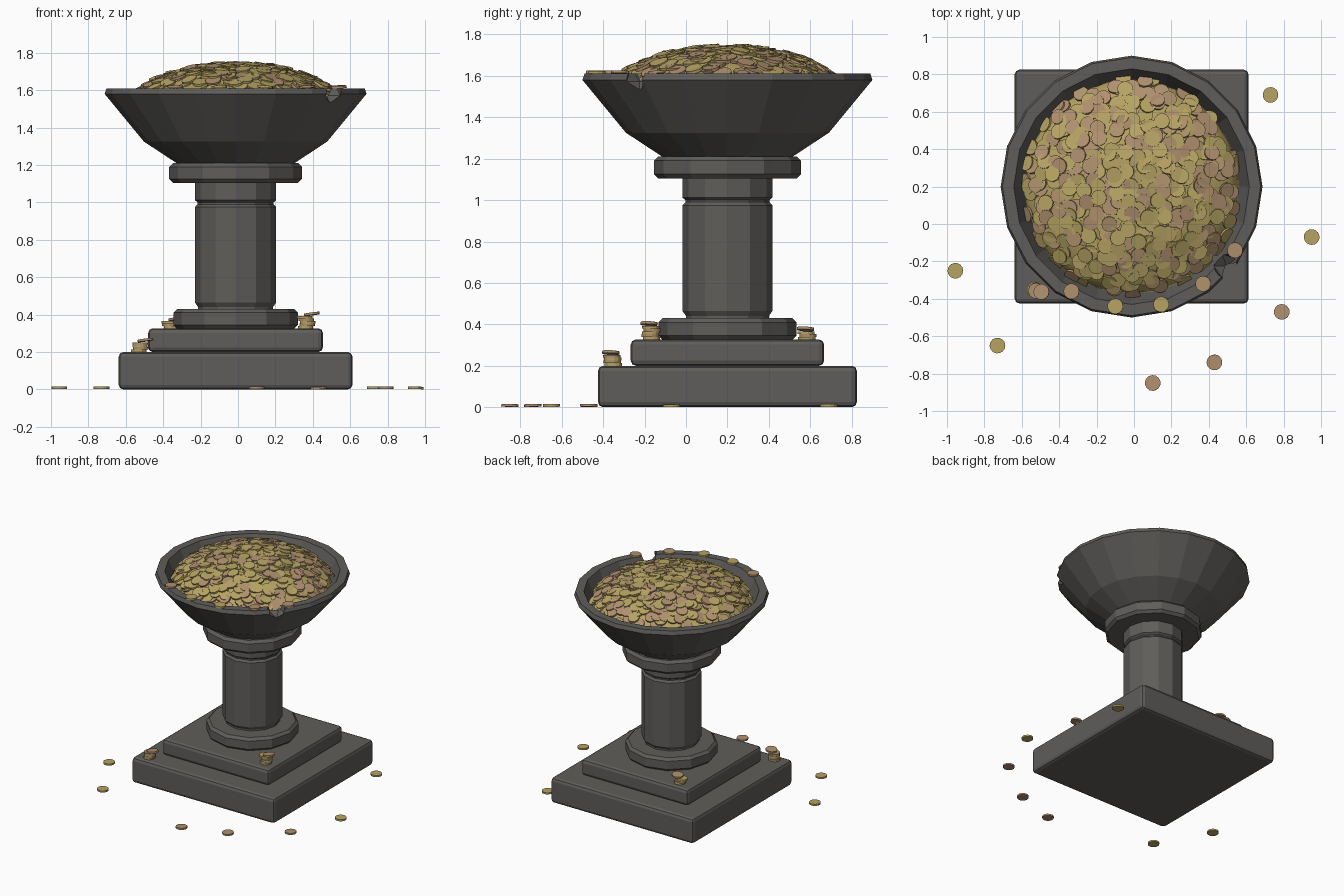
import bpy, bmesh, math, random
from mathutils import Matrix, Vector

random.seed(7)
cube = bpy.data.objects.get("Cube")
if cube:
    bpy.data.objects.remove(cube, do_unlink=True)

CX, CY = -0.013, 0.2      # pedestal axis
COIN_R, COIN_H = 0.042, 0.013


def material(name, rgb):
    m = bpy.data.materials.new(name)
    m.use_nodes = True
    color = (*rgb, 1)
    m.diffuse_color = color
    bsdf = m.node_tree.nodes["Principled BSDF"]
    bsdf.inputs["Base Color"].default_value = color
    bsdf.inputs["Roughness"].default_value = 0.8
    return m


STONE = material("dark stone", (0.115, 0.11, 0.103))
GOLD = material("gold", (0.47, 0.37, 0.125))
COPPER = material("copper", (0.43, 0.28, 0.155))


def finish(bm, name, *mats):
    mesh = bpy.data.meshes.new(name)
    bm.to_mesh(mesh)
    bm.free()
    for m in mats:
        mesh.materials.append(m)
    obj = bpy.data.objects.new(name, mesh)
    bpy.context.collection.objects.link(obj)
    return obj


def slab(name, half, z0, z1):
    """Square step with bevelled edges."""
    bm = bmesh.new()
    scale = Matrix.Diagonal((half * 2, half * 2, z1 - z0, 1))
    place = Matrix.Translation((CX, CY, (z0 + z1) / 2))
    bmesh.ops.create_cube(bm, size=1, matrix=place @ scale)
    obj = finish(bm, name, STONE)
    bev = obj.modifiers.new("bevel", "BEVEL")
    bev.width, bev.segments = 0.025, 2
    return obj


def lathe(name, profile, sides, mat=STONE):
    """Closed solid turned about the pedestal axis; ends lie on the axis."""
    bm = bmesh.new()
    verts = [bm.verts.new((CX + r, CY, z)) for r, z in profile]
    edges = [bm.edges.new(pair) for pair in zip(verts, verts[1:])]
    bmesh.ops.spin(bm, geom=verts + edges, cent=(CX, CY, 0), axis=(0, 0, 1),
                   angle=math.tau, steps=sides, use_duplicate=False)
    bmesh.ops.remove_doubles(bm, verts=bm.verts[:], dist=0.0005)
    bmesh.ops.recalc_face_normals(bm, faces=bm.faces[:])
    return finish(bm, name, mat)


def drum(name, r, z0, z1, c):
    """Twelve-sided disc with chamfered rims."""
    return lathe(name, [(0, z0), (r - c, z0), (r, z0 + c), (r, z1 - c),
                        (r - c, z1), (0, z1)], 12)


def add_coin(bm, pos, normal=(0, 0, 1), copper=False):
    turn = Vector(normal).to_track_quat("Z", "Y").to_matrix().to_4x4()
    made = bmesh.ops.create_cone(
        bm, cap_ends=True, segments=14, radius1=COIN_R, radius2=COIN_R,
        depth=COIN_H, matrix=Matrix.Translation(pos) @ turn)
    for face in {f for v in made["verts"] for f in v.link_faces}:
        face.material_index = int(copper)


def jitter(amount):
    return Vector([random.uniform(-amount, amount) for _ in range(3)])


# Stepped base and column
slab("base_step", 0.625, 0, 0.2)
slab("upper_step", 0.467, 0.2, 0.327)
drum("column_foot", 0.333, 0.325, 0.43, 0.02)
lathe("column", [(0, 0.42), (0.2, 0.42), (0.2, 0.44), (0.217, 0.465),
                 (0.217, 0.975), (0.203, 0.99), (0.203, 1.0), (0.217, 1.012),
                 (0.217, 1.11), (0, 1.11)], 12)
drum("column_collar", 0.355, 1.105, 1.21, 0.02)

# Bowl with a chipped rim
bowl = lathe("bowl", [(0, 1.2), (0.3, 1.2), (0.49, 1.325), (0.7, 1.58),
                      (0.69, 1.61), (0.63, 1.61), (0.575, 1.48),
                      (0.43, 1.37), (0, 1.32)], 20)
bm = bmesh.new()
bmesh.ops.create_icosphere(bm, subdivisions=1, radius=0.075)
chip = finish(bm, "chip_cutter", STONE)
a = math.radians(-40)
chip.location = (CX + 0.66 * math.cos(a), CY + 0.66 * math.sin(a), 1.605)
chip.hide_render = True
chip.hide_set(True)
cut = bowl.modifiers.new("chip", "BOOLEAN")
cut.operation, cut.object, cut.solver = "DIFFERENCE", chip, "EXACT"

# Gold mound: flattened dome
DOME_R, DOME_Z, DOME_H = 0.575, 1.475, 0.255
dome = [(0, DOME_Z - 0.05), (DOME_R * 0.9, DOME_Z - 0.05)]
for i in range(9):
    t = i / 8 * math.pi / 2
    dome.append((DOME_R * math.cos(t), DOME_Z + DOME_H * math.sin(t)))
mound = lathe("gold_mound", dome, 28, GOLD)
for p in mound.data.polygons:
    p.use_smooth = True

# Coins scattered over the mound in a sunflower pattern
bm = bmesh.new()
COUNT = 400
for i in range(COUNT):
    r = 0.985 * math.sqrt((i + 0.5) / COUNT)
    ang = i * math.pi * (3 - math.sqrt(5)) + random.uniform(-0.12, 0.12)
    r = min(0.985, max(0, r + random.uniform(-0.05, 0.05)))
    h = math.sqrt(1 - r * r)
    x, y = r * math.cos(ang), r * math.sin(ang)
    n = Vector((x / DOME_R, y / DOME_R, h / DOME_H)).normalized()
    n = (n + Vector((0, 0, 0.35)) + jitter(0.22)).normalized()
    pos = Vector((CX + x * DOME_R, CY + y * DOME_R, DOME_Z + h * DOME_H))
    add_coin(bm, pos + n * random.uniform(0.002, 0.018), n,
             random.random() < 0.4)
finish(bm, "mound_coins", GOLD, COPPER)

# Coins resting on the front of the rim
bm = bmesh.new()
for x, y, copper in [(-0.335, -0.36, 1), (-0.1, -0.44, 0), (0.145, -0.43, 0),
                     (0.37, -0.32, 1), (0.54, -0.14, 1)]:
    add_coin(bm, (x, y, 1.618), Vector((0, 0, 1)) + jitter(0.06), copper)
finish(bm, "rim_coins", GOLD, COPPER)

# Small crooked stacks on the steps
bm = bmesh.new()
for x, y, z, count in [(-0.525, -0.355, 0.2, 4), (0.365, -0.17, 0.327, 5),
                       (-0.36, 0.585, 0.327, 3)]:
    for i in range(count):
        shift = jitter(0.008)
        add_coin(bm, (x + shift.x, y + shift.y, z + COIN_H * (i + 0.5)),
                 copper=i % 2)
    add_coin(bm, (x + 0.03, y - 0.008, z + COIN_H * (count + 0.9)),
             (-0.13, 0.05, 1), True)
finish(bm, "coin_stacks", GOLD, COPPER)

# Loose coins on the ground
bm = bmesh.new()
for x, y, copper in [(0.73, 0.69, 0), (0.95, -0.07, 0), (0.79, -0.47, 1),
                     (0.43, -0.74, 1), (0.1, -0.85, 1), (-0.73, -0.65, 0),
                     (-0.955, -0.25, 0)]:
    add_coin(bm, (x, y, COIN_H / 2 + 0.002), Vector((0, 0, 1)) + jitter(0.03), copper)
finish(bm, "ground_coins", GOLD, COPPER)
